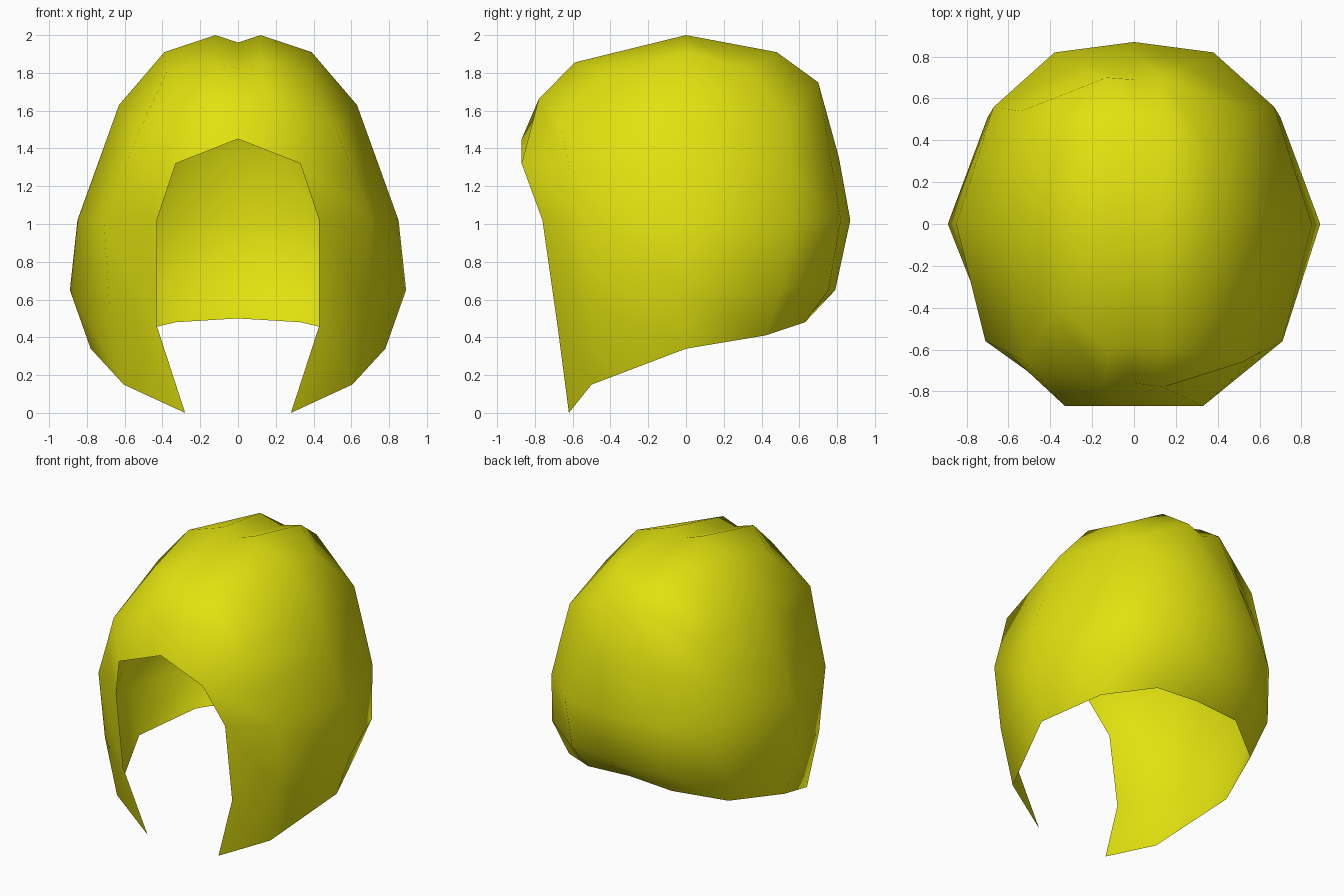
import bpy, bmesh

if "Cube" in bpy.data.objects:
    bpy.data.objects.remove(bpy.data.objects["Cube"])

# Half columns, front to back, each a path (x, y, z) from crown to rim
COLUMNS = [
    # front centre parting, ends at the face opening
    [(0, -.58, 1.82), (0, -.76, 1.63), (0, -.87, 1.45)],
    # parting ridge, then the edge of the face opening down to the tip
    [(.12, -.59, 1.855), (.14, -.78, 1.66), (.33, -.87, 1.32), (.43, -.76, 1.02),
     (.43, -.68, .46), (.28, -.62, 0)],
    # front corner
    [(.38, -.40, 1.80), (.52, -.66, 1.50), (.61, -.61, 1.27), (.71, -.56, 1.02),
     (.68, -.53, .555), (.605, -.50, .15)],
    # side
    [(.39, 0, 1.91), (.63, 0, 1.63), (.74, 0, 1.325), (.85, 0, 1.02), (.89, 0, .65), (.78, 0, .34)],
    # back corner
    [(.38, .33, 1.82), (.54, .54, 1.55), (.605, .55, 1.29), (.67, .56, 1.02),
     (.70, .51, .66), (.63, .42, .41)],
    # back ridge
    [(.16, .48, 1.91), (.13, .70, 1.75), (.25, .76, 1.385), (.38, .82, 1.02),
     (.37, .755, .65), (.33, .63, .48)],
    # back centre
    [(0, .47, 1.87), (0, .69, 1.71), (0, .81, 1.35), (0, .87, 1.02), (0, .79, .65), (0, .635, .50)],
]

mat = bpy.data.materials.new("yellow")
mat.diffuse_color = (0.75, 0.75, 0.005, 1)
mat.use_nodes = True
mat.node_tree.nodes["Principled BSDF"].inputs["Base Color"].default_value = mat.diffuse_color

bm = bmesh.new()
for s in (1, -1):
    cols = [[bm.verts.new((s * x, y, z)) for x, y, z in col] for col in COLUMNS]

    def face(*v):
        bm.faces.new(v if s > 0 else v[::-1])

    # Curved wall, leaving the face opening
    for a, b in zip(cols, cols[1:]):
        for i in range(min(len(a), len(b)) - 1):
            face(a[i], a[i + 1], b[i + 1], b[i])

    # Crown: a quad patch with a shallow parting along the middle
    mid = bm.verts.new((0, 0, 1.96))
    ridge = bm.verts.new((s * .12, 0, 2))
    top = [c[0] for c in cols]
    face(top[0], top[1], ridge, mid)
    face(top[1], top[2], top[3], ridge)
    face(ridge, top[3], top[4], top[5])
    face(mid, ridge, top[5], top[6])

# Weld the halves along the centre
bmesh.ops.remove_doubles(bm, verts=bm.verts, dist=0.001)
bmesh.ops.recalc_face_normals(bm, faces=bm.faces)
if sum(f.normal.dot(f.calc_center_median()) for f in bm.faces if f.calc_center_median().z > 1.5) < 0:
    bmesh.ops.reverse_faces(bm, faces=bm.faces)

mesh = bpy.data.meshes.new("hair_shell")
bm.to_mesh(mesh)
bm.free()
mesh.materials.append(mat)
mesh.shade_smooth()
hair = bpy.data.objects.new("hair_shell", mesh)
bpy.context.collection.objects.link(hair)
